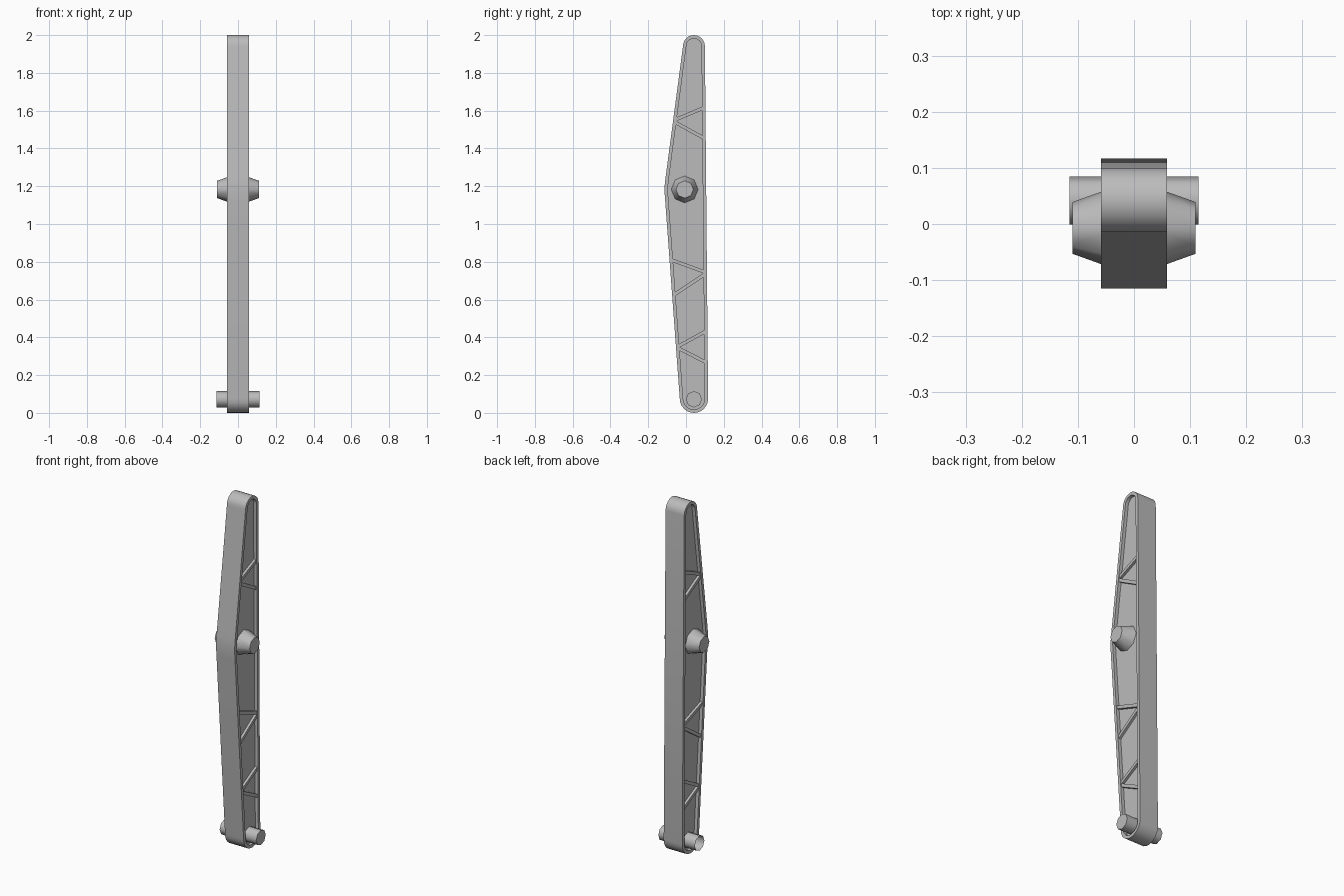
import bpy
import bmesh
from math import sin, cos, pi, radians
from mathutils import Vector

cube = bpy.data.objects.get("Cube")
if cube:
    bpy.data.objects.remove(cube)

grey = bpy.data.materials.new("plain_grey")
grey.use_nodes = True
grey.diffuse_color = (0.5, 0.5, 0.5, 1)
grey.node_tree.nodes["Principled BSDF"].inputs["Base Color"].default_value = (0.5, 0.5, 0.5, 1)

SIDE, WEB, RIB = 0.0585, 0.04, 0.054   # half widths of rim, web and ribs
RIM = 0.018


def finish(name, bm, angle):
    bmesh.ops.recalc_face_normals(bm, faces=bm.faces)
    mesh = bpy.data.meshes.new(name)
    bm.to_mesh(mesh)
    bm.free()
    mesh.materials.append(grey)
    obj = bpy.data.objects.new(name, mesh)
    bpy.context.collection.objects.link(obj)
    bpy.ops.object.select_all(action='DESELECT')
    obj.select_set(True)
    bpy.context.view_layer.objects.active = obj
    bpy.ops.object.shade_smooth_by_angle(angle=radians(angle))
    return obj


def arc(y, z, r, start, steps=12):
    return [(y + r * cos(start + pi * i / steps), z + r * sin(start + pi * i / steps))
            for i in range(steps + 1)]


def outline(t):
    """Arm profile in y and z, shrunk inward by t."""
    front = [(-0.109 + t, 1.24), (-0.115 + t, 1.185), (-0.11 + t, 1.12)]
    return arc(0.042, 1.942, 0.058 - t, 0) + front + arc(0.042, 0.075, 0.075 - t, pi)


def loft(bm, loops, cap_start=True, cap_end=True):
    rings = [[bm.verts.new((x, y, z)) for y, z in pts] for x, pts in loops]
    n = len(rings[0])
    for a, b in zip(rings, rings[1:]):
        for i in range(n):
            j = (i + 1) % n
            bm.faces.new((a[i], a[j], b[j], b[i]))
    if cap_start:
        bm.faces.new(rings[0])
    if cap_end:
        bm.faces.new(rings[-1])


def ring(y, z, r, sides=8):
    return [(y + r * cos(2 * pi * i / sides), z + r * sin(2 * pi * i / sides))
            for i in range(sides)]


# Arm: rim with a recessed web on both sides
bm = bmesh.new()
inner, outer = outline(RIM), outline(0)
loft(bm, [(-WEB, inner), (-SIDE, inner), (-SIDE, outer),
          (SIDE, outer), (SIDE, inner), (WEB, inner)])
finish("arm", bm, 30)

# Diagonal ribs, running from the front rim to the back rim
ribs = [((-0.06, 1.55), (0.093, 1.615)), ((-0.06, 1.54), (0.094, 1.455)),
        ((-0.078, 0.81), (0.101, 0.745)), ((-0.067, 0.622), (0.101, 0.735)),
        ((-0.046, 0.35), (0.104, 0.432)), ((-0.046, 0.345), (0.105, 0.268))]
for k, (a, b) in enumerate(ribs):
    a, b = Vector(a), Vector(b)
    d = (b - a).normalized()
    side = Vector((-d.y, d.x)) * 0.009
    shape = [a + side, b + side, b - side, a - side]
    for s, word in ((1, "left"), (-1, "right")):
        bm = bmesh.new()
        loft(bm, [(s * (WEB - 0.01), shape), (s * RIB, shape)])
        finish(f"rib_{word}_{k + 1}", bm, 30)

# Tapered pivot bosses and straight pins; the right pin is an open tube
for s, word in ((1, "left"), (-1, "right")):
    bm = bmesh.new()
    loft(bm, [(s * 0.035, ring(-0.007, 1.183, 0.073)), (s * 0.11, ring(-0.007, 1.183, 0.046))])
    finish(f"pivot_boss_{word}", bm, 50)
    bm = bmesh.new()
    loft(bm, [(s * 0.035, ring(0.042, 0.072, 0.043)), (s * 0.115, ring(0.042, 0.072, 0.043))],
         cap_start=False, cap_end=s > 0)
    finish(f"pin_{word}", bm, 50)
